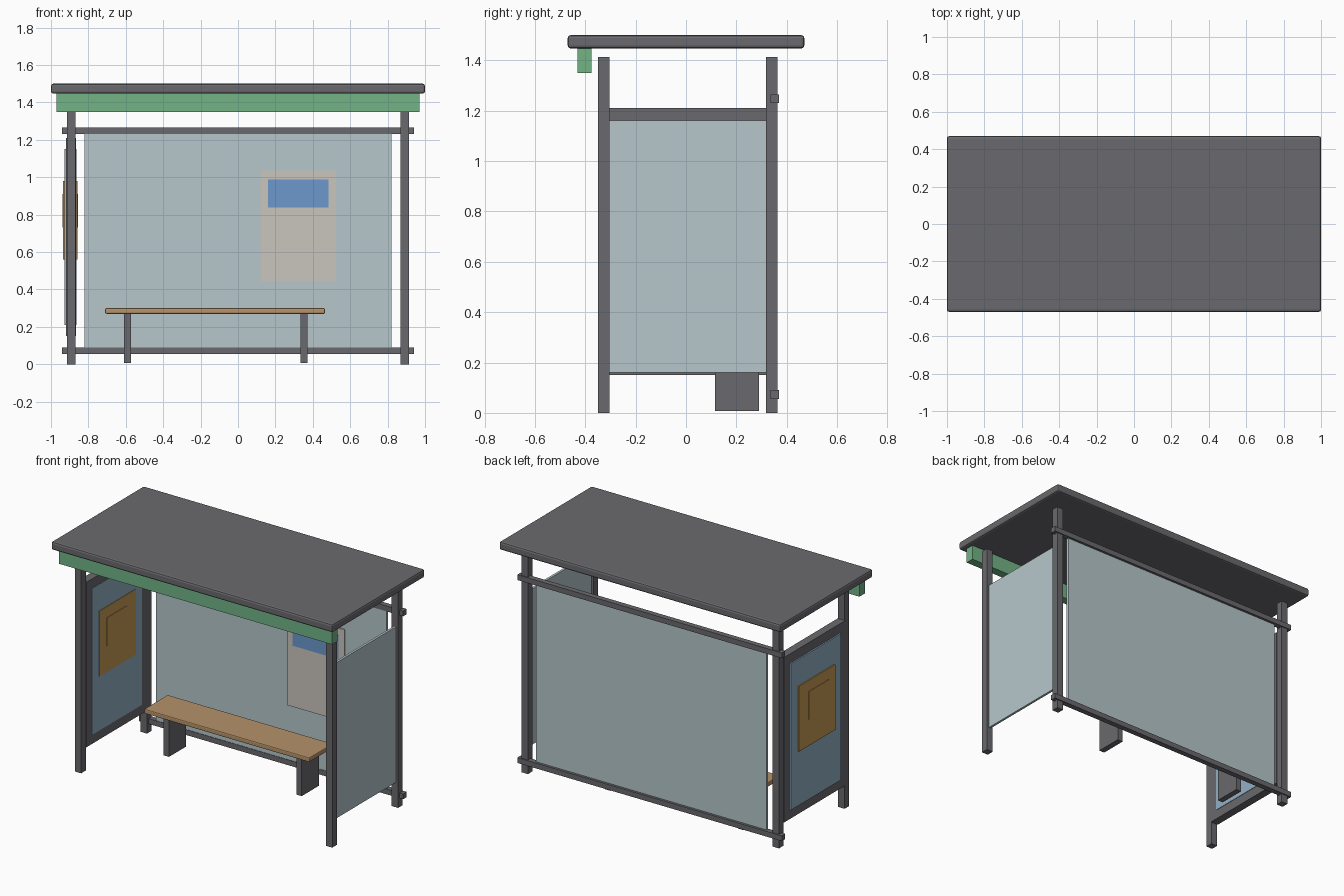
import bpy

cube = bpy.data.objects.get("Cube")
if cube:
    bpy.data.objects.remove(cube, do_unlink=True)


def make_material(name, hex_code):
    def linear(c):
        return c / 12.92 if c <= 0.04045 else ((c + 0.055) / 1.055) ** 2.4
    rgb = [linear(int(hex_code[i:i + 2], 16) / 255) for i in range(0, 6, 2)]
    mat = bpy.data.materials.new(name)
    mat.use_nodes = True
    mat.diffuse_color = (*rgb, 1)
    mat.node_tree.nodes["Principled BSDF"].inputs["Base Color"].default_value = (*rgb, 1)
    return mat


metal = make_material("grey metal", "6a696d")
glass = make_material("pale glass", "b6c6cb")
green = make_material("sign green", "72b386")
wood = make_material("bench wood", "b6926a")
paper = make_material("notice paper", "cac5be")
blue = make_material("notice blue", "6c98cc")
board = make_material("display board blue", "93b0c6")
amber = make_material("poster amber", "c69853")


def box(name, x, y, z, mat, bevel=0):
    """Box spanning three (low, high) ranges, with an optional bevel."""
    spans = (x, y, z)
    bpy.ops.mesh.primitive_cube_add(size=1, location=[(a + b) / 2 for a, b in spans])
    obj = bpy.context.object
    obj.name = name
    obj.scale = [b - a for a, b in spans]
    bpy.ops.object.transform_apply(location=False, rotation=False, scale=True)
    obj.data.materials.append(mat)
    if bevel:
        mod = obj.modifiers.new("soft edges", "BEVEL")
        mod.width = bevel
        mod.segments = 2
    return obj


# Roof and front fascia sign
box("roof", (-1, 1), (-0.47, 0.47), (1.447, 1.5), metal, 0.012)
box("fascia_sign", (-0.97, 0.97), (-0.43, -0.375), (1.35, 1.447), green)

# Corner posts
for side, x in (("right", (-0.915, -0.87)), ("left", (0.87, 0.915))):
    box(side + "_front_post", x, (-0.35, -0.303), (0, 1.413), metal)
    box(side + "_back_post", x, (0.318, 0.363), (0, 1.413), metal)

# Back wall
for name, z in (("lower", 0.073), ("upper", 1.248)):
    box(name + "_back_rail", (-0.94, 0.94), (0.335, 0.37), (z - 0.017, z + 0.017), metal)
box("back_glass", (-0.82, 0.82), (0.338, 0.354), (0.085, 1.235), glass)

# Notice on the back wall
box("notice_sheet", (0.12, 0.525), (0.33, 0.338), (0.443, 1.035), paper)
box("notice_header", (0.16, 0.485), (0.326, 0.33), (0.837, 0.988), blue)

# Glass side wall
box("side_glass", (0.885, 0.9), (-0.303, 0.318), (0.16, 1.16), glass)

# Display side wall, seen from both faces
box("display_frame", (-0.919, -0.866), (-0.303, 0.318), (0.15, 1.21), metal)
box("display_board", (-0.928, -0.863), (-0.25, 0.26), (0.21, 1.15), board)
box("display_poster", (-0.935, -0.859), (-0.18, 0.19), (0.56, 0.98), amber)
box("poster_panel", (-0.939, -0.855), (-0.11, 0.09), (0.73, 0.91), amber)

# Bench
box("bench_seat", (-0.71, 0.465), (0.06, 0.3), (0.27, 0.3), wood, 0.006)
for name, x in (("right", -0.59), ("left", 0.353)):
    box(name + "_bench_leg", (x - 0.019, x + 0.019), (0.115, 0.29), (0.008, 0.272), metal)
